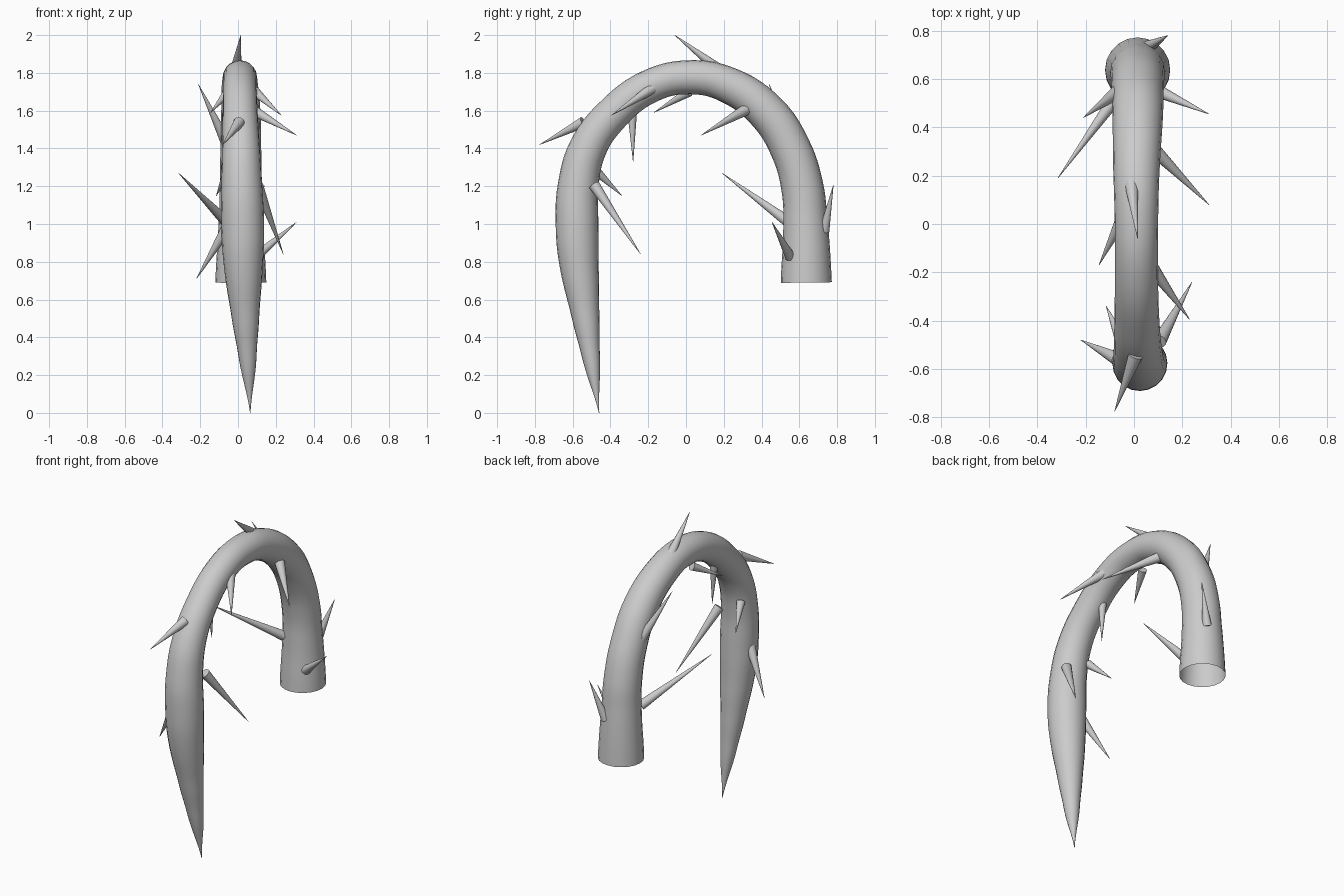
import bpy
import bmesh
from mathutils import Vector, Matrix

cube = bpy.data.objects.get("Cube")
if cube:
    bpy.data.objects.remove(cube, do_unlink=True)

# One plain grey for the whole model
grey = bpy.data.materials.new("stem_grey")
grey.use_nodes = True
colour = (0.6, 0.6, 0.6, 1)
grey.diffuse_color = colour
grey.node_tree.nodes["Principled BSDF"].inputs["Base Color"].default_value = colour


def finish(obj):
    bpy.ops.object.select_all(action="DESELECT")
    obj.select_set(True)
    bpy.context.view_layer.objects.active = obj
    bpy.ops.object.convert(target="MESH")
    obj.data.materials.clear()
    obj.data.materials.append(grey)
    bpy.ops.object.shade_smooth_by_angle()


# Arched stem: centre x, y, z and radius from the open base to the pointed tip
PATH = [
    (0.015, 0.637, 0.69, 0.135), (0.015, 0.633, 1.0, 0.118),
    (0.015, 0.615, 1.2, 0.112), (0.015, 0.555, 1.395, 0.108),
    (0.015, 0.43, 1.59, 0.104), (0.01, 0.225, 1.735, 0.096),
    (0.01, 0.025, 1.777, 0.09), (0.01, -0.19, 1.73, 0.089),
    (0.012, -0.4, 1.57, 0.093), (0.016, -0.52, 1.4, 0.1),
    (0.02, -0.571, 1.2, 0.108), (0.025, -0.577, 1.0, 0.113),
    (0.028, -0.567, 0.8, 0.105), (0.035, -0.543, 0.6, 0.084),
    (0.045, -0.517, 0.4, 0.06), (0.056, -0.489, 0.2, 0.034),
    (0.065, -0.46, 0.0, 0.001),
]
curve = bpy.data.curves.new("stem", "CURVE")
curve.dimensions = "3D"
curve.bevel_depth = 1
curve.bevel_resolution = 8
curve.resolution_u = 6
curve.use_fill_caps = False
spline = curve.splines.new("BEZIER")
spline.radius_interpolation = "CARDINAL"
spline.bezier_points.add(len(PATH) - 1)
for point, (x, y, z, radius) in zip(spline.bezier_points, PATH):
    point.co = (x, y, z)
    point.radius = radius
    point.handle_left_type = point.handle_right_type = "AUTO"
stem = bpy.data.objects.new("stem", curve)
bpy.context.collection.objects.link(stem)
finish(stem)


def thorn(name, base, tip, radius):
    """Slim cone whose foot is sunk a little into the stem."""
    base, tip = Vector(base), Vector(tip)
    axis = tip - base
    root = base - axis.normalized() * 0.02
    length = (tip - root).length
    turn = axis.to_track_quat("Z", "Y").to_matrix().to_4x4()
    bm = bmesh.new()
    bmesh.ops.create_cone(
        bm, cap_ends=True, segments=16, radius1=radius, radius2=0.001,
        depth=length,
        matrix=Matrix.Translation((root + tip) / 2) @ turn)
    mesh = bpy.data.meshes.new(name)
    bm.to_mesh(mesh)
    bm.free()
    obj = bpy.data.objects.new(name, mesh)
    bpy.context.collection.objects.link(obj)
    finish(obj)


# Thorns: foot, point, foot radius
THORNS = [
    ((-0.01, 0.16, 1.83), (0.015, -0.06, 2.0), 0.03),
    ((0.0, -0.56, 1.53), (-0.08, -0.775, 1.42), 0.03),
    ((0.08, -0.19, 1.71), (0.23, -0.395, 1.575), 0.03),
    ((-0.06, 0.0, 1.69), (-0.145, -0.17, 1.59), 0.026),
    ((0.0, -0.285, 1.6), (0.01, -0.28, 1.33), 0.028),
    ((0.09, 0.3, 1.595), (0.31, 0.08, 1.47), 0.03),
    ((-0.07, 0.53, 1.02), (-0.315, 0.19, 1.27), 0.03),
    ((0.11, 0.545, 0.84), (0.31, 0.455, 1.01), 0.028),
    ((0.065, 0.735, 0.98), (0.14, 0.78, 1.205), 0.028),
    ((0.11, -0.475, 1.19), (0.24, -0.24, 0.84), 0.03),
    ((-0.06, -0.465, 1.27), (-0.115, -0.34, 1.15), 0.026),
    ((-0.075, -0.555, 0.95), (-0.22, -0.48, 0.71), 0.03),
    ((-0.075, 0.54, 1.46), (-0.21, 0.44, 1.74), 0.03),
]
for number, (base, tip, radius) in enumerate(THORNS, 1):
    thorn(f"thorn_{number}", base, tip, radius)
